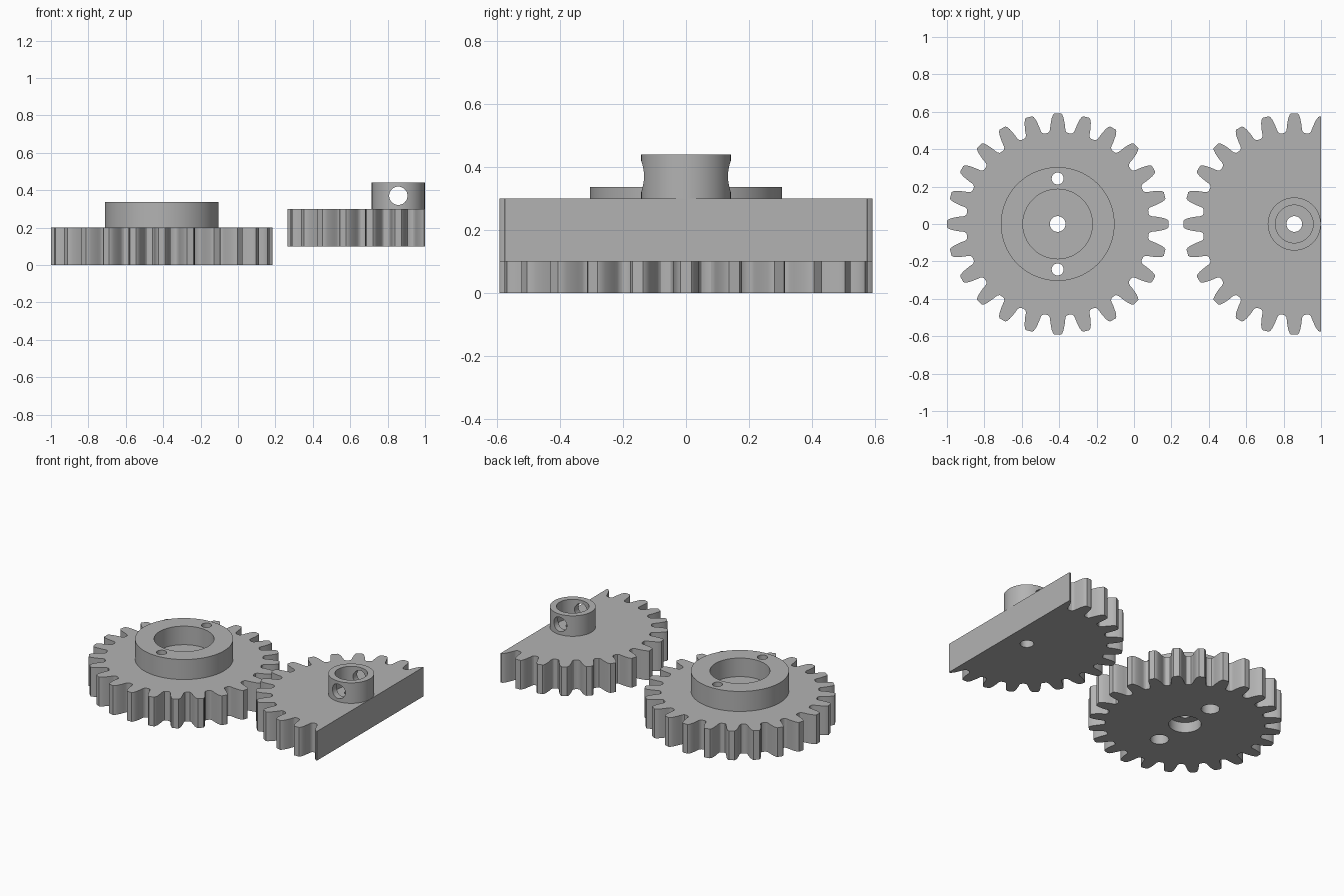
import bpy, bmesh
from math import sin, cos, radians, pi
from mathutils import Matrix

cube = bpy.data.objects.get("Cube")
if cube:
    bpy.data.objects.remove(cube)

TEETH = 24
# Half a tooth: (radius, degrees from the tooth centre line)
HALF_TOOTH = [(0.592, 1.7), (0.585, 2.4), (0.567, 3.2), (0.545, 3.8), (0.525, 4.3),
              (0.508, 4.6), (0.498, 5.0), (0.491, 5.8), (0.489, 6.8)]

grey = bpy.data.materials.new("plain_grey")
grey.use_nodes = True
colour = (0.45, 0.45, 0.45, 1)
grey.diffuse_color = colour
grey.node_tree.nodes["Principled BSDF"].inputs["Base Color"].default_value = colour


def add_object(name, bm):
    bmesh.ops.recalc_face_normals(bm, faces=bm.faces[:])
    mesh = bpy.data.meshes.new(name)
    bm.to_mesh(mesh)
    bm.free()
    mesh.materials.append(grey)
    obj = bpy.data.objects.new(name, mesh)
    bpy.context.collection.objects.link(obj)
    return obj


def toothed_disc(name, cx, z0, z1):
    bm = bmesh.new()
    outline = []
    half = [(r, -a) for r, a in reversed(HALF_TOOTH)] + HALF_TOOTH
    for i in range(TEETH):
        for r, a in half:
            t = radians(a) + 2 * pi * i / TEETH
            outline.append(bm.verts.new((cx + r * cos(t), r * sin(t), z0)))
    face = bm.faces.new(outline)
    ext = bmesh.ops.extrude_face_region(bm, geom=[face])
    top = [g for g in ext["geom"] if isinstance(g, bmesh.types.BMVert)]
    bmesh.ops.translate(bm, verts=top, vec=(0, 0, z1 - z0))
    return add_object(name, bm)


def cylinder(name, x, y, r, z0, z1, sides=64):
    bm = bmesh.new()
    bmesh.ops.create_cone(bm, cap_ends=True, segments=sides, radius1=r, radius2=r, depth=z1 - z0,
                          matrix=Matrix.Translation((x, y, (z0 + z1) / 2)))
    return add_object(name, bm)


def combine(obj, tool, operation):
    """Apply a boolean, then discard the helper."""
    tool.hide_render = True
    mod = obj.modifiers.new("shape", 'BOOLEAN')
    mod.operation, mod.solver, mod.object = operation, 'EXACT', tool
    deps = bpy.context.evaluated_depsgraph_get()
    mesh = bpy.data.meshes.new_from_object(obj.evaluated_get(deps))
    obj.modifiers.clear()
    obj.data = mesh
    bpy.data.objects.remove(tool)


def drill(obj, x, y, r, z0, z1):
    combine(obj, cylinder("drill", x, y, r, z0, z1, 48), 'DIFFERENCE')


def finish(obj):
    bpy.ops.object.select_all(action='DESELECT')
    obj.select_set(True)
    bpy.context.view_layer.objects.active = obj
    bpy.ops.object.shade_smooth_by_angle(angle=radians(30))


# Full gear with a wide recessed hub
gx = -0.408
full_gear = toothed_disc("full_gear", gx, 0, 0.2)
combine(full_gear, cylinder("hub", gx, 0, 0.304, 0.15, 0.337, 96), 'UNION')
drill(full_gear, gx, 0, 0.186, 0.21, 0.5)
# Centre hole and two screw holes, each counterbored from below
for y, r, head in ((0, 0.042, 0.1), (0.243, 0.032, 0.057), (-0.243, 0.032, 0.057)):
    drill(full_gear, gx, y, r, -0.1, 0.5)
    drill(full_gear, gx, y, head, -0.1, 0.07)
finish(full_gear)

# Cut gear with a flat side and a small collar
hx = 0.857
cut_gear = toothed_disc("cut_gear", hx, 0.1, 0.3)
bm = bmesh.new()
bmesh.ops.create_cube(bm, size=2, matrix=Matrix.Translation((2, 0, 0.2)))
combine(cut_gear, add_object("flat_cutter", bm), 'DIFFERENCE')
combine(cut_gear, cylinder("collar", hx, 0, 0.142, 0.25, 0.44), 'UNION')
drill(cut_gear, hx, 0, 0.101, 0.305, 0.6)
drill(cut_gear, hx, 0, 0.042, 0, 0.6)
# Set-screw hole running front to back through the collar
bm = bmesh.new()
bmesh.ops.create_cone(bm, cap_ends=True, segments=48, radius1=0.049, radius2=0.049, depth=0.6,
                      matrix=Matrix.Translation((hx, 0, 0.37)) @ Matrix.Rotation(pi / 2, 4, 'X'))
combine(cut_gear, add_object("screw_cutter", bm), 'DIFFERENCE')
finish(cut_gear)
